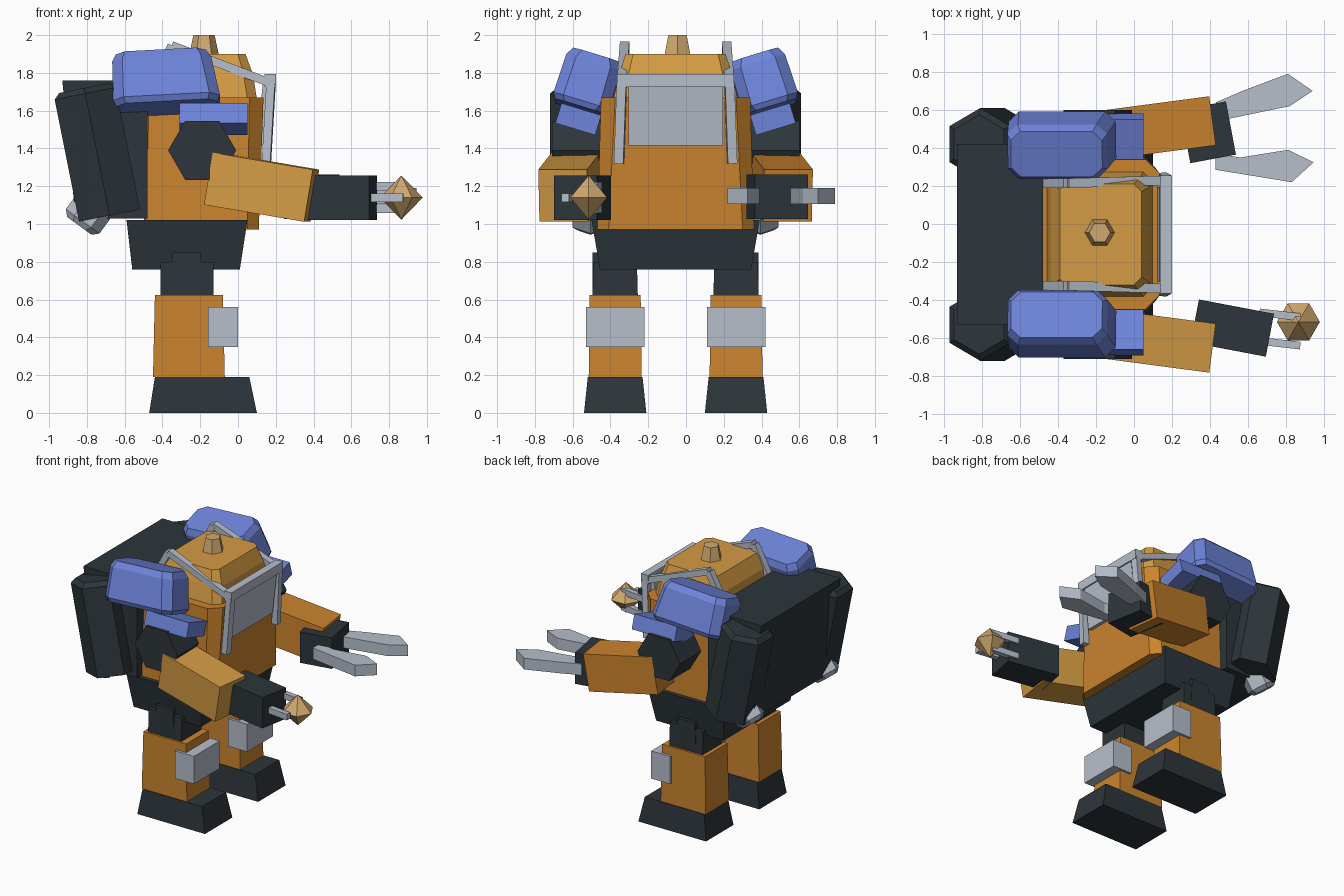
import bpy, bmesh, math
from mathutils import Vector, Matrix

if "Cube" in bpy.data.objects:
    bpy.data.objects.remove(bpy.data.objects["Cube"])

CY = -0.055  # symmetry plane of the body


def material(name, rgb):
    m = bpy.data.materials.new(name)
    m.diffuse_color = (*rgb, 1)
    m.use_nodes = True
    m.node_tree.nodes["Principled BSDF"].inputs["Base Color"].default_value = m.diffuse_color
    return m


ORANGE = material("orange", (0.60, 0.23, 0.027))
AMBER = material("amber", (0.66, 0.33, 0.058))
DARK = material("dark slate", (0.026, 0.036, 0.043))
BLUE = material("blue", (0.155, 0.23, 0.70))
GREY = material("light grey", (0.47, 0.52, 0.60))
TAN = material("tan", (0.64, 0.40, 0.16))


def loft(name, mat, rings, matrix=Matrix()):
    """Closed solid through rings that have the same number of points."""
    bm = bmesh.new()
    loops = [[bm.verts.new(matrix @ Vector(p)) for p in r] for r in rings]
    n = len(loops[0])
    for a, b in zip(loops, loops[1:]):
        for i in range(n):
            bm.faces.new((a[i], a[(i + 1) % n], b[(i + 1) % n], b[i]))
    bm.faces.new(loops[0][::-1])
    bm.faces.new(loops[-1])
    bmesh.ops.recalc_face_normals(bm, faces=bm.faces)
    me = bpy.data.meshes.new(name)
    bm.to_mesh(me)
    bm.free()
    me.materials.append(mat)
    ob = bpy.data.objects.new(name, me)
    bpy.context.collection.objects.link(ob)
    return ob


def rect(x0, x1, y0, y1, z):
    return [(x0, y0, z), (x1, y0, z), (x1, y1, z), (x0, y1, z)]


def octa(x0, x1, y0, y1, z, front, back):
    """Rectangle with chamfered corners at the +x (front) and -x (back) ends."""
    f, b = front, back
    return [(x0 + b, y0, z), (x1 - f, y0, z), (x1, y0 + f, z), (x1, y1 - f, z),
            (x1 - f, y1, z), (x0 + b, y1, z), (x0, y1 - b, z), (x0, y0 + b, z)]


def ngon(n, r, z, start=0):
    return [(r * math.cos(start + i * math.tau / n), r * math.sin(start + i * math.tau / n), z)
            for i in range(n)]


def along(a, b, roll_ref=(0, 0, 1)):
    """Matrix with local z pointing from a to b, local y near roll_ref."""
    a, b = Vector(a), Vector(b)
    z = (b - a).normalized()
    x = Vector(roll_ref).cross(z).normalized()
    m = Matrix((x, z.cross(x), z)).transposed().to_4x4()
    return Matrix.Translation(a) @ m, (b - a).length


def beam(name, mat, a, b, w, h, ref=(0, 0, 1), taper=1):
    m, L = along(a, b, ref)
    t = taper
    return loft(name, mat, [rect(-w / 2, w / 2, -h / 2, h / 2, 0),
                            rect(-w * t / 2, w * t / 2, -h * t / 2, h * t / 2, L)], m)


def extrude_z(name, mat, pts, z0, z1):
    return loft(name, mat, [[(x, y, z) for x, y in pts] for z in (z0, z1)])


# pelvis, torso, head dome and cap
loft("pelvis", DARK, [rect(-.56, .01, CY - .40, CY + .40, .76), rect(-.59, .05, CY - .445, CY + .445, 1.02)])
loft("torso", ORANGE, [octa(-.50, .11, CY - .415, CY + .415, .97, .06, .01),
                       octa(-.48, .135, CY - .395, CY + .395, 1.67, .075, .01)])
loft("head_dome", AMBER, [octa(-.46, .10, CY - .33, CY + .33, 1.66, .05, .03),
                          octa(-.44, .08, CY - .30, CY + .30, 1.79, .05, .03),
                          octa(-.39, .04, CY - .265, CY + .265, 1.90, .04, .03)])
loft("head_cap", TAN, [ngon(6, .08, 1.89), ngon(6, .056, 2.0)], Matrix.Translation((-.18, CY + .01, 0)))

# front shield with top crossbar
beam("front_shield", GREY, (.125, CY, 1.42), (.165, CY, 1.77), .50, .06, (1, 0, 0))
beam("shield_crossbar", GREY, (.17, CY - .31, 1.76), (.17, CY + .31, 1.76), .06, .07)

# backpack core
loft("backpack", DARK, [[(x, y, z) for x, z in ((-.86, 1.03), (-.48, 1.03), (-.48, 1.76), (-.93, 1.76))]
                        for y in (CY - .475, CY + .475)])

for s, side in ((-1, "right"), (1, "left")):
    def Y(d):
        return CY + s * d

    # legs
    y = Y(.32)
    loft(side + "_foot", DARK, [rect(-.47, .10, y - .165, y + .165, 0), rect(-.44, .06, y - .145, y + .145, .19)])
    loft(side + "_shin", ORANGE, [rect(-.45, -.07, y - .14, y + .14, .19), rect(-.44, -.08, y - .135, y + .135, .625)])
    loft(side + "_knee_pad", GREY, [rect(-.16, 0, y - .155, y + .155, .35), rect(-.16, 0, y - .155, y + .155, .56)])
    loft(side + "_thigh", DARK, [rect(-.41, -.13, y - .12, y + .12, .62), rect(-.41, -.13, y - .115, y + .115, .80)])
    ya, yb = Y(.30), Y(.44)
    loft(side + "_hip_joint", DARK, [rect(-.355, -.19, ya, yb, .62), rect(-.345, -.20, ya, yb, .85)])

    # roll cage bar following the head and down the chest
    path = [(-.47, Y(.27), 1.72), (-.35, Y(.27), 1.945), (.175, Y(.285), 1.745), (.15, Y(.30), 1.32)]
    for i in range(3):
        beam(f"{side}_cage_bar_{i + 1}", GREY, path[i], path[i + 1], .05, .045, (.4, 0, 1) if i else (1, 0, 0))

    # backpack booster and nozzle
    m, L = along((-.68, Y(.475), 1.045), (-.815, Y(.475), 1.72), (0, 1, 0))
    loft(side + "_booster", DARK, [ngon(6, .19, 0, math.pi / 6), ngon(6, .19, L - .03, math.pi / 6),
                                   ngon(6, .155, L, math.pi / 6)], m)
    m, L = along((-.76, Y(.45), 1.10), (-.84, Y(.45), .99), (0, 1, 0))
    loft(side + "_nozzle", GREY, [ngon(6, .11, 0), ngon(6, .11, L - .03), ngon(6, .08, L)], m)

    # shoulder: pad, lower plate, hexagonal joint
    tilt = Matrix.Rotation(math.radians(17 * s), 4, 'X')
    m = Matrix.Translation((-.385, Y(.465), 1.75)) @ Matrix.Rotation(math.radians(-3), 4, 'Y') @ tilt
    loft(side + "_shoulder_pad", BLUE, [octa(-.265, .27, -.135, .135, -.145, .05, .05),
                                        octa(-.28, .285, -.155, .155, -.115, .055, .055),
                                        octa(-.275, .25, -.15, .15, .10, .055, .055),
                                        octa(-.255, .225, -.125, .125, .145, .05, .05)], m)
    m = Matrix.Translation((-.13, Y(.515), 1.555)) @ tilt
    loft(side + "_shoulder_plate", BLUE, [rect(-.18, .18, -.11, .11, -.055), rect(-.18, .18, -.11, .11, .055)], m)
    m, L = along((-.19, Y(.30), 1.39), (-.19, Y(.655), 1.39))
    loft(side + "_shoulder_joint", DARK, [ngon(6, .18, 0), ngon(6, .18, L)], m)

    # upper arm
    beam(side + "_upper_arm", AMBER if s < 0 else ORANGE, (-.14, Y(.525), 1.24), (.39, Y(.595), 1.15), .26, .28)

# right hand: forearm holding a gem with three prongs
beam("right_forearm", DARK, (.32, -.51, 1.14), (.715, -.585, 1.14), .23, .235)
for i, (dy, z) in enumerate(((-.075, 1.14), (.075, 1.20), (.075, 1.08))):
    beam(f"gem_prong_{i + 1}", GREY, (.66, -.54 + dy, z), (.875, -.565 + dy, z), .04, .045)
gem = Matrix.Translation((.865, -.515, 1.14))
loft("gem", TAN, [ngon(6, .002, -.115), ngon(6, .113, 0), ngon(6, .002, .115)], gem)

# left hand: wrist with two flat pincers
beam("left_wrist", DARK, (.27, .46, 1.145), (.51, .505, 1.145), .285, .235)
extrude_z("outer_pincer", GREY, [(.43, .64), (.48, .55), (.82, .62), (.94, .70), (.81, .79), (.57, .70)], 1.105, 1.19)
extrude_z("inner_pincer", GREY, [(.43, .37), (.43, .285), (.83, .22), (.945, .325), (.81, .39), (.56, .35)], 1.105, 1.19)
